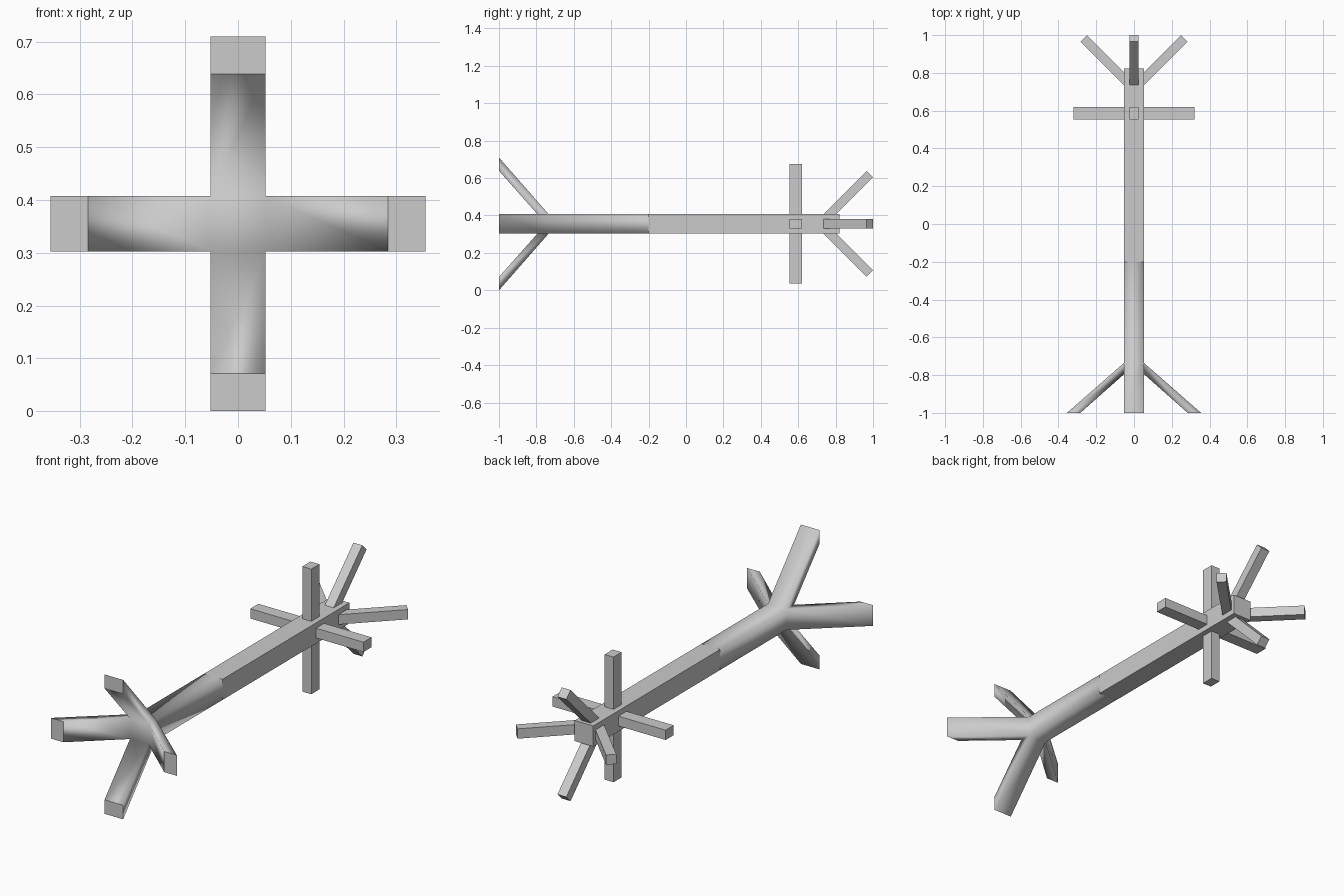
import bpy, bmesh, math
from mathutils import Matrix, Vector

if "Cube" in bpy.data.objects:
    bpy.data.objects.remove(bpy.data.objects["Cube"])

CZ = 0.355   # height of the bar axis
H = 0.0525   # half thickness of the bar


def finish(name, bm):
    bmesh.ops.recalc_face_normals(bm, faces=bm.faces)
    me = bpy.data.meshes.new(name)
    bm.to_mesh(me)
    bm.free()
    ob = bpy.data.objects.new(name, me)
    bpy.context.collection.objects.link(ob)
    ob.location.z = CZ
    return ob


def box(name, size, centre, rot=Matrix()):
    """Box placed relative to the bar axis, then turned about it."""
    bm = bmesh.new()
    m = rot @ Matrix.Translation(centre[0]) @ centre[1] @ Matrix.Diagonal((*size, 1))
    bmesh.ops.create_cube(bm, size=1, matrix=m)
    return finish(name, bm)


def quarter(i):
    return Matrix.Rotation(i * math.pi / 2, 4, 'Y')


# rear part of the bar
Y_SEAM, Y_BACK = -0.2, 0.822
box("bar", (2 * H, Y_BACK - Y_SEAM, 2 * H),
    (Vector((0, (Y_SEAM + Y_BACK) / 2, 0)), Matrix()))

# front part: bar branching into four splayed legs with ends cut flat
bm = bmesh.new()
corners = [(-H, -H), (H, -H), (H, H), (-H, H)]
rings = [[bm.verts.new((x, y, z)) for x, z in corners] for y in (Y_SEAM, -0.735, -0.795)]
back, outer, inner = rings
seam = bm.faces.new(back)
bm.faces.new(inner)
sides = [(0, -1), (1, 0), (0, 1), (-1, 0)]
ends = [seam]
for i, (dx, dz) in enumerate(sides):
    j = (i + 1) % 4
    bm.faces.new((back[i], back[j], outer[j], outer[i]))
    root = [outer[i], outer[j], inner[j], inner[i]]
    tip = []
    for v, r in zip(root, (0.355, 0.355, 0.284, 0.284)):
        tip.append(bm.verts.new((v.co.x + dx * (r - H), -1, v.co.z + dz * (r - H))))
    for k in range(4):
        n = (k + 1) % 4
        bm.faces.new((root[k], root[n], tip[n], tip[k]))
    ends.append(bm.faces.new(tip))
for f in bm.faces:
    f.smooth = f not in ends
for f in ends:
    for e in f.edges:
        e.smooth = False
finish("front_legs", bm)

# rear pegs: four straight, four slanted back at 45 degrees
tilt = Matrix.Rotation(-math.pi / 4, 4, 'X')
for i in range(4):
    box(f"straight_peg_{i}", (0.05, 0.065, 0.299),
        (Vector((0, 0.587, 0.1695)), Matrix()), quarter(i))
    length = 0.33
    tip = Vector((0, 0.9825, 0.266))
    along = Vector((0, 1, 1)).normalized()
    box(f"slanted_peg_{i}", (0.05, 0.0485, length),
        (tip - along * length / 2, tilt), quarter(i))
